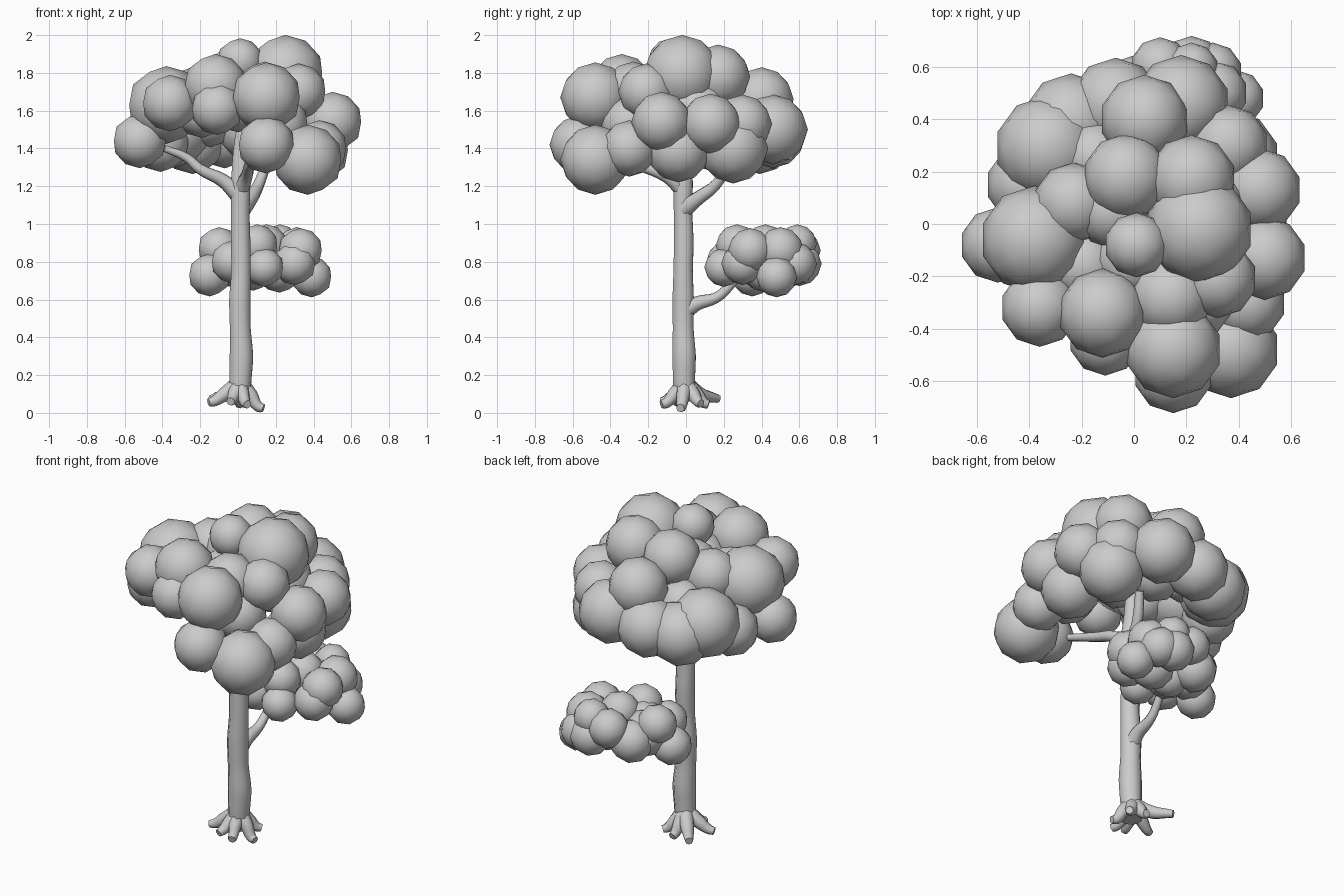
import bpy, bmesh
from mathutils import Matrix


def foliage(name, balls):
    """Cluster of smooth low-poly balls, each (x, y, z, radius)."""
    bm = bmesh.new()
    for x, y, z, r in balls:
        bmesh.ops.create_icosphere(bm, subdivisions=2, radius=r * 1.03,
                                   matrix=Matrix.Translation((x, y, z)))
    for f in bm.faces:
        f.smooth = True
    me = bpy.data.meshes.new(name)
    bm.to_mesh(me)
    bm.free()
    ob = bpy.data.objects.new(name, me)
    bpy.context.collection.objects.link(ob)
    return ob


def limb(name, pts):
    """Tapered round limb through points (x, y, z, radius)."""
    cu = bpy.data.curves.new(name, 'CURVE')
    cu.dimensions = '3D'
    cu.bevel_depth = 1.0
    cu.bevel_resolution = 2
    cu.resolution_u = 4
    cu.use_fill_caps = True
    sp = cu.splines.new('BEZIER')
    sp.bezier_points.add(len(pts) - 1)
    for bp, (x, y, z, r) in zip(sp.bezier_points, pts):
        bp.co = (x, y, z)
        bp.radius = r
        bp.handle_left_type = bp.handle_right_type = 'AUTO'
    ob = bpy.data.objects.new(name, cu)
    bpy.context.collection.objects.link(ob)
    bpy.ops.object.select_all(action='DESELECT')
    ob.select_set(True)
    bpy.context.view_layer.objects.active = ob
    bpy.ops.object.convert(target='MESH')
    bpy.ops.object.shade_smooth_by_angle(angle=0.9)
    return ob


# Trunk
limb("trunk", [(.01, -.005, .06, .055), (.012, -.01, .15, .062), (.018, -.01, .3, .067),
               (.012, -.015, .45, .059), (.01, -.015, .6, .061), (.016, -.015, .75, .055),
               (.014, -.012, .9, .056), (.012, -.015, 1.05, .053), (.014, -.015, 1.2, .055),
               (.015, 0, 1.4, .042), (.04, .02, 1.6, .03)])

# Roots
tips = [(-.14, .17, .075), (-.155, -.05, .055), (-.04, -.13, .06), (.05, -.13, .045),
        (.135, -.03, .025), (.1, .08, .05), (.01, .12, .045)]
for i, (x, y, z) in enumerate(tips):
    limb(f"root_{i + 1}", [(.01, -.005, .16, .045), (x * .5, y * .5, .095, .037),
                           (x * .8, y * .8, z + .008, .028), (x, y, z, .022)])

# Branches
limb("lower_branch", [(.01, -.01, .54, .05), (.02, .06, .58, .038), (.025, .16, .61, .028),
                      (.03, .22, .66, .025), (.05, .3, .76, .02)])
limb("left_branch", [(.01, -.01, 1.15, .05), (-.08, -.02, 1.23, .036), (-.2, -.04, 1.29, .028),
                     (-.27, -.04, 1.35, .024), (-.39, -.06, 1.40, .018)])
limb("back_branch", [(.02, -.01, 1.08, .05), (.07, .07, 1.14, .038), (.11, .16, 1.21, .03),
                     (.16, .24, 1.35, .025)])
limb("front_branch", [(.01, -.01, 1.17, .045), (.045, -.1, 1.25, .034), (.06, -.25, 1.31, .028),
                      (.1, -.45, 1.38, .02)])

# Main canopy
foliage("canopy", [
    (.25, -.02, 1.795, .20), (.01, -.08, 1.86, .12), (-.03, .18, 1.77, .16), (.22, .17, 1.78, .165),
    (-.38, -.06, 1.63, .20), (-.33, .29, 1.50, .195), (-.23, .08, 1.68, .15), (-.12, -.34, 1.73, .165),
    (.15, -.48, 1.67, .18), (.14, -.28, 1.70, .155), (.32, -.21, 1.70, .145), (.50, -.13, 1.54, .155),
    (.48, .13, 1.53, .155), (.37, .25, 1.40, .18), (.04, .40, 1.66, .165), (.18, .46, 1.50, .18),
    (-.07, .46, 1.47, .17), (-.24, .39, 1.45, .18), (-.52, -.08, 1.44, .14), (-.36, -.32, 1.64, .145),
    (-.11, -.44, 1.61, .135), (.15, -.57, 1.42, .148), (.37, -.48, 1.34, .18), (.43, -.30, 1.40, .145),
    (-.41, .15, 1.43, .15), (.42, -.04, 1.39, .165), (-.19, -.16, 1.60, .14), (.36, .30, 1.53, .15),
    (.06, .25, 1.50, .16), (.25, .05, 1.60, .18), (-.15, .25, 1.55, .14), (0, -.14, 1.64, .15),
    (.22, -.30, 1.53, .15), (-.08, .05, 1.70, .14)])

# Small side clump
foliage("side_clump", [
    (-.15, .35, .73, .11), (.39, .48, .72, .105), (-.03, .22, .80, .11), (.14, .20, .77, .10),
    (.30, .30, .79, .11), (.10, .27, .885, .11), (.33, .34, .86, .115), (-.10, .42, .87, .11),
    (.22, .60, .79, .115), (.10, .60, .86, .11), (0, .52, .78, .12), (.15, .42, .885, .11),
    (.31, .50, .86, .12), (.22, .59, .895, .10), (.08, .40, .76, .11), (.22, .42, .76, .12),
    (.05, .34, .81, .13), (.30, .58, .79, .11), (-.03, .42, .80, .13)])
